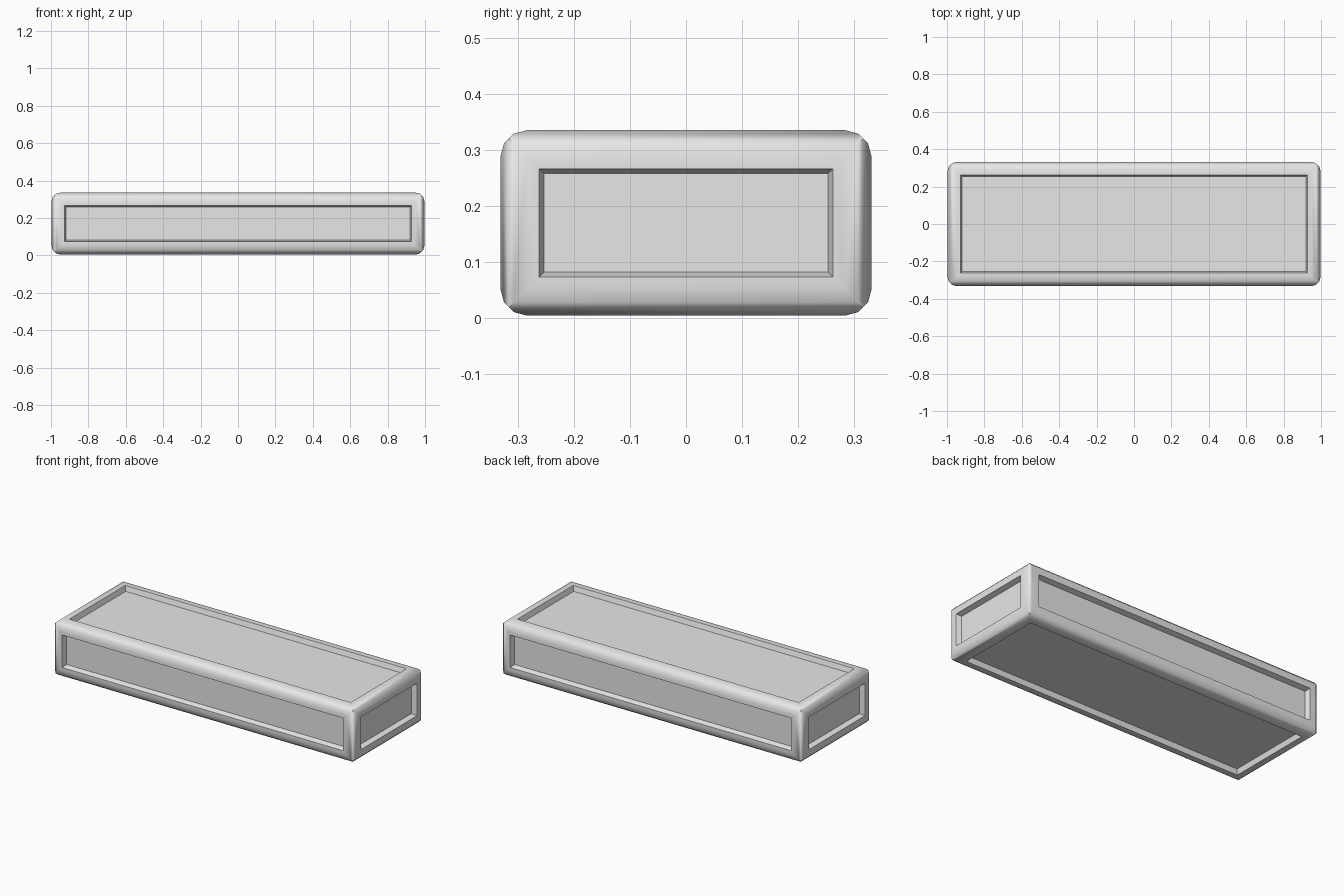
import bpy
import bmesh
import math
from itertools import combinations, product
from mathutils import Vector

HALF = Vector((0.997, 0.332, 0.166))   # half size of the block
CENTRE_Z = 0.17
RADIUS = 0.048                         # rounded edge radius
SEGMENTS = 3
RIM = 0.078                            # width of the frame around each recess
DEPTH = 0.03

cube = bpy.data.objects.get("Cube")
if cube:
    bpy.data.objects.remove(cube, do_unlink=True)

grey = bpy.data.materials.new("light_grey")
grey.use_nodes = True
colour = (0.8, 0.8, 0.8, 1)
grey.diffuse_color = colour
grey.node_tree.nodes["Principled BSDF"].inputs["Base Color"].default_value = colour


def slice_off(bm, point, normal):
    """Cut away everything beyond a plane and close the cut."""
    geom = bm.verts[:] + bm.edges[:] + bm.faces[:]
    cut = bmesh.ops.bisect_plane(bm, geom=geom, dist=1e-5, plane_co=point,
                                 plane_no=normal, clear_outer=True)
    edges = [e for e in cut["geom_cut"]
             if isinstance(e, bmesh.types.BMEdge) and e.is_boundary]
    bmesh.ops.holes_fill(bm, edges=edges)


# Solid block
bm = bmesh.new()
bmesh.ops.create_cube(bm, size=2)
bmesh.ops.scale(bm, vec=HALF, verts=bm.verts)

# Round every edge in facets, with mitred corners
step = math.pi / 2 / SEGMENTS
for a, b in combinations(range(3), 2):
    for sa, sb in product((-1, 1), repeat=2):
        axis = Vector()
        axis[a] = sa * (HALF[a] - RADIUS)
        axis[b] = sb * (HALF[b] - RADIUS)
        for i in range(SEGMENTS):
            normal = Vector()
            normal[a] = sa * math.cos((i + 0.5) * step)
            normal[b] = sb * math.sin((i + 0.5) * step)
            slice_off(bm, axis + normal * RADIUS * math.cos(step / 2), normal)
bmesh.ops.recalc_face_normals(bm, faces=bm.faces)

# Sunken panel with sloping walls on all six sides
panels = [f for f in bm.faces if max(abs(c) for c in f.normal) > 0.999]
bmesh.ops.inset_individual(bm, faces=panels, thickness=RIM - RADIUS)
bmesh.ops.inset_individual(bm, faces=panels, thickness=0.0125, depth=-DEPTH)

mesh = bpy.data.meshes.new("panelled_block")
bm.to_mesh(mesh)
bm.free()
mesh.materials.append(grey)
block = bpy.data.objects.new("panelled_block", mesh)
block.location.z = CENTRE_Z
bpy.context.collection.objects.link(block)

# Smooth rounded edges, crisp recesses, flat faces
bpy.ops.object.select_all(action="DESELECT")
block.select_set(True)
bpy.context.view_layer.objects.active = block
bpy.ops.object.shade_smooth_by_angle(angle=math.radians(40))
weighted = block.modifiers.new("weighted_normals", "WEIGHTED_NORMAL")
weighted.keep_sharp = True
